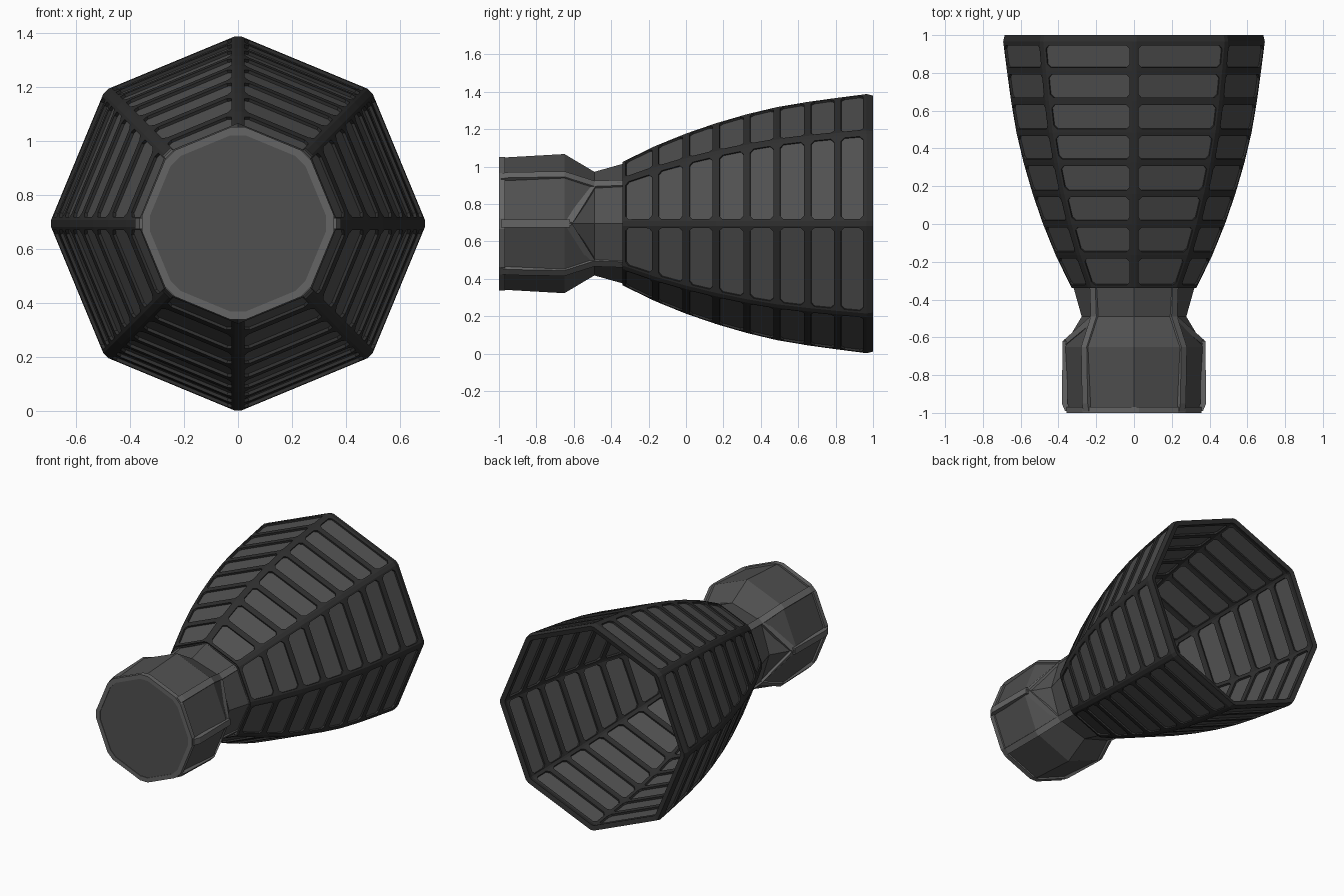
import bpy, bmesh, math
from mathutils import Vector

if "Cube" in bpy.data.objects:
    bpy.data.objects.remove(bpy.data.objects["Cube"])

CZ = 0.695                      # height of the long axis
Y_AXIS = Vector((0, 1, 0))


def material(name, g):
    m = bpy.data.materials.new(name)
    m.diffuse_color = (g, g, g, 1)
    m.use_nodes = True
    m.node_tree.nodes["Principled BSDF"].inputs["Base Color"].default_value = m.diffuse_color
    return m


RIB = material("rib_dark", 0.028)
PANEL = material("panel_grey", 0.08)
TRIM = material("trim_grey", 0.13)


def make_object(name, bm, mat, solid=0, fix=False):
    bmesh.ops.remove_doubles(bm, verts=bm.verts, dist=1e-5)
    if fix:
        bmesh.ops.recalc_face_normals(bm, faces=bm.faces)
    me = bpy.data.meshes.new(name)
    bm.to_mesh(me)
    bm.free()
    me.materials.append(mat)
    ob = bpy.data.objects.new(name, me)
    bpy.context.collection.objects.link(ob)
    if solid:
        mod = ob.modifiers.new("thickness", "SOLIDIFY")
        mod.thickness = solid
        mod.offset = -1
    return ob


def polar(r, a, y):
    return Vector((r * math.cos(a), y, CZ + r * math.sin(a)))


def face(bm, pts):
    bm.faces.new([bm.verts.new(p) for p in pts])


def octagon(r, y, cut=0.0):
    """Eight corners, or sixteen when each corner is trimmed by cut."""
    c = [polar(r, k * math.pi / 4, y) for k in range(8)]
    if not cut:
        return c
    out = []
    for k in range(8):
        for n in (c[k - 1], c[(k + 1) % 8]):
            out.append(c[k] + (n - c[k]).normalized() * cut)
    return out


def holed_quad(bm, q, mu, mv, ch):
    """Quad frame around a window with chamfered corners."""
    a, b, c, d = q              # a-b runs along the axis, b-c runs around
    lu, lv = ((d - a).length + (c - b).length) / 2, (b - a).length

    def at(s, t):               # s around, t along
        return (a.lerp(b, t)).lerp(d.lerp(c, t), s)
    u, v, cu, cv = mu / lu, mv / lv, (mu + ch) / lu, (mv + ch) / lv
    i = [at(u, cv), at(u, 1 - cv), at(cu, 1 - v), at(1 - cu, 1 - v),
         at(1 - u, 1 - cv), at(1 - u, cv), at(1 - cu, v), at(cu, v)]
    for n in range(4):
        p, nxt = q[n], q[(n + 1) % 4]
        face(bm, [p, nxt, i[2 * n + 1], i[2 * n]])
        face(bm, [nxt, i[(2 * n + 2) % 8], i[2 * n + 1]])


# bell: dark rib lattice over eight sides and eight rows
BELL = [(-.34, .335), (-.165, .42), (0, .487), (.16, .542), (.325, .59),
        (.485, .628), (.65, .656), (.81, .678), (.965, .698), (1.0, .69)]
bm = bmesh.new()
rings = [octagon(r, y, .014) for y, r in BELL]
for j in range(len(rings) - 1):
    for k in range(16):
        n = (k + 1) % 16
        q = [rings[j][k], rings[j + 1][k], rings[j + 1][n], rings[j][n]]
        if k % 2 and j < 8:
            holed_quad(bm, q, .012, .019, .018)
        else:
            face(bm, q)
make_object("bell_ribs", bm, RIB, .032)


def loft(bm, rings):
    for r0, r1 in zip(rings, rings[1:]):
        for k in range(len(r0)):
            n = (k + 1) % len(r0)
            face(bm, [r0[k], r1[k], r1[n], r0[n]])


# bell: recessed panels in the windows
bm = bmesh.new()
loft(bm, [octagon(r - .013, y) for y, r in BELL[:-1]])
make_object("bell_panels", bm, PANEL, .008)

# chamber: body rings as (y, radius at axis corners, radius at diagonal corners)
BODY = [(-1, .352, .352), (-.65, .372, .374), (-.49, .277, .300), (-.33, .322, .312)]


def body_ring(y, ra, rd):
    return [polar(rd if k % 2 else ra, k * math.pi / 4, y) for k in range(8)]


bm = bmesh.new()
body = [body_ring(*b) for b in BODY]
loft(bm, body)
face(bm, [p + Vector((0, .004, 0)) for p in body[0]])
make_object("chamber_body", bm, PANEL)

# chamber: front rim frame
bm = bmesh.new()
outer, inner = .368, .338
rim = [octagon(inner, -.97, .03), octagon(inner, -1, .03),
       octagon(outer, -1, .03), octagon(outer, -.968, .03)]
loft(bm, rim + rim[:1])
make_object("chamber_rim", bm, TRIM, fix=True)


# chamber: raised trim strips along the corners
def strip(bm, path, w=.042, h=.03):
    secs = []
    for i, p in enumerate(path):
        t = (path[min(i + 1, len(path) - 1)] - path[max(i - 1, 0)]).normalized()
        out = Vector((p.x, 0, p.z - CZ)).normalized()
        side = t.cross(out).normalized() * w / 2
        secs.append([p - side, p + side, p + side - out * h, p - side - out * h])
    loft(bm, secs)
    face(bm, secs[0])
    face(bm, secs[-1][::-1])


bm = bmesh.new()
for k in (1, 3, 5, 7):
    a = k * math.pi / 4
    diag = [polar(r, a, y) for y, r in
            ((-.99, .360), (-.95, .368), (-.65, .375), (-.49, .303), (-.33, .311))]
    strip(bm, diag)
for a in (0, math.pi):
    strip(bm, [polar(r, a, y) for y, r in ((-.99, .365), (-.95, .382), (-.62, .378))])
    for s in (-1, 1):           # forked ends running to the waist
        strip(bm, [polar(.372, a, -.63), polar(.303, a + s * math.pi / 4, -.495)], .036)
make_object("chamber_trim", bm, TRIM, fix=True)
